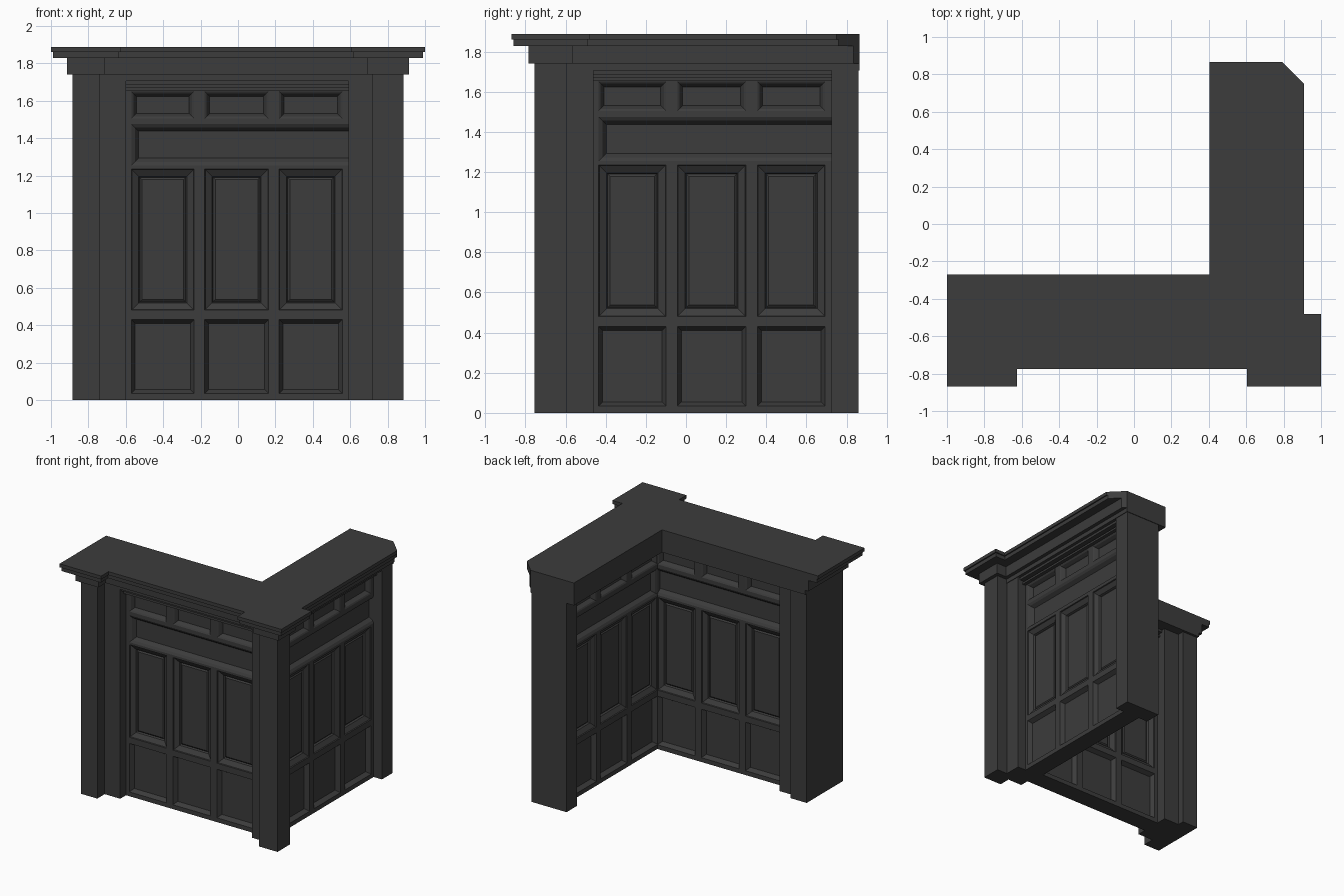
import bpy, bmesh
from mathutils import Matrix

cube = bpy.data.objects.get("Cube")
if cube:
    bpy.data.objects.remove(cube, do_unlink=True)

paint = bpy.data.materials.new("dark_grey_wood")
paint.use_nodes = True
GREY = (0.045, 0.045, 0.045, 1)
paint.diffuse_color = GREY
paint.node_tree.nodes["Principled BSDF"].inputs["Base Color"].default_value = GREY


def finish(name, bm):
    mesh = bpy.data.meshes.new(name)
    bm.to_mesh(mesh)
    bm.free()
    mesh.materials.append(paint)
    obj = bpy.data.objects.new(name, mesh)
    bpy.context.collection.objects.link(obj)
    return obj


def prism(name, outline, z0, z1):
    """Extrude a plan outline between two heights."""
    bm = bmesh.new()
    base = bm.faces.new([bm.verts.new((x, y, z0)) for x, y in outline])
    ext = bmesh.ops.extrude_face_region(bm, geom=[base], use_keep_orig=True)
    for v in ext["geom"]:
        if isinstance(v, bmesh.types.BMVert):
            v.co.z = z1
    bmesh.ops.recalc_face_normals(bm, faces=bm.faces)
    return finish(name, bm)


def box(name, x0, x1, y0, y1, z0, z1):
    return prism(name, [(x0, y0), (x1, y0), (x1, y1), (x0, y1)], z0, z1)


# Panelled wall faces: a grid whose cells are pressed in
COLS = [-.60, -.57, -.235, -.178, .163, .22, .558, .59]
ROWS = [0, .035, .43, .48, 1.235, 1.255, 1.475, 1.505, 1.65, 1.70]
LOW = [(.02, -.035)]
TALL = [(.003, -.008), (.036, -.022), (.006, -.014), (.012, .010)]
BAND = [(.018, -.010), (.020, -.030)]
SMALL = [(.010, -.006), (.012, -.022), (.004, -.010)]


def panel_sheet(name, matrix):
    bm = bmesh.new()
    grid = [[bm.verts.new((u, 0, z)) for u in COLS] for z in ROWS]
    cell = {}
    for r in range(len(ROWS) - 1):
        for c in range(len(COLS) - 1):
            cell[r, c] = bm.faces.new((grid[r][c], grid[r][c + 1],
                                       grid[r + 1][c + 1], grid[r + 1][c]))
    bm.normal_update()

    def press(faces, steps):
        for thick, depth in steps:
            bmesh.ops.inset_region(bm, faces=faces, thickness=thick, depth=depth,
                                   use_even_offset=True, use_boundary=False)
            bm.normal_update()

    for c in (1, 3, 5):
        press([cell[1, c]], LOW)
        press([cell[3, c]], TALL)
        press([cell[7, c]], SMALL)
    press([cell[5, c] for c in range(1, len(COLS) - 1)], BAND)
    bm.transform(matrix)
    if matrix.determinant() < 0:
        bmesh.ops.reverse_faces(bm, faces=bm.faces)
    return finish(name, bm)


flip = Matrix.Diagonal((1, -1, 1, 1))
turn = Matrix(((0, -1, 0, 0), (1, 0, 0, 0), (0, 0, 1, 0), (0, 0, 0, 1)))
move = Matrix.Translation
panel_sheet("front_wing_outer_panels", move((0, -.585, 0)))
panel_sheet("front_wing_inner_panels", move((0, -.43, 0)) @ flip)
panel_sheet("side_wing_outer_panels", move((.715, .135, 0)) @ turn)
panel_sheet("side_wing_inner_panels", move((.56, .135, 0)) @ turn @ flip)

# Wall cores, base rails and head mouldings for both wings
for part, t, z0, z1 in (("core", -.053, .01, 1.71), ("base_rail", -.002, 0, .033),
                        ("head_bead", .03, 1.655, 1.672),
                        ("head_moulding", .055, 1.685, 1.71)):
    box("front_wing_" + part, -.61, .60, -.585 - t, -.43 + t, z0, z1)
    box("side_wing_" + part, .56 - t, .715 + t, -.47, .735, z0, z1)

# Stepped pillars at the ends and the corner
prism("left_end_pillar", [(-.885, -.755), (-.74, -.755), (-.74, -.66), (-.60, -.66),
                          (-.60, -.345), (-.74, -.345), (-.74, -.29), (-.885, -.29)], 0, 1.75)
prism("corner_pillar", [(.59, -.66), (.72, -.66), (.72, -.755), (.885, -.755),
                        (.885, -.595), (.79, -.595), (.79, -.46), (.59, -.46)], 0, 1.75)
box("side_end_pillar", .475, .79, .725, .86, 0, 1.75)


# Counter top and cornice: one plan pushed outwards layer by layer
def cornice(name, d, z0, z1):
    left, front, step = -.885 - d, -.755 - d, -.66 - d
    right, side = .885 + d, .795 + d
    outline = [(left, -.27), (left, front), (-.74 + d, front), (-.74 + d, step),
               (.72 - d, step), (.72 - d, front), (right, front),
               (right, -.595 + d), (side, -.595 + d)]
    outline += [(side, .865 - d), (.795, .865)] if d else [(side, .865)]
    outline += [(.405, .865), (.405, -.27)]
    prism(name, outline, z0, z1)


cornice("lintel", 0, 1.705, 1.74)
cornice("frieze", .03, 1.74, 1.828)
cornice("cornice", .105, 1.828, 1.86)
cornice("counter_top", .115, 1.86, 1.888)
